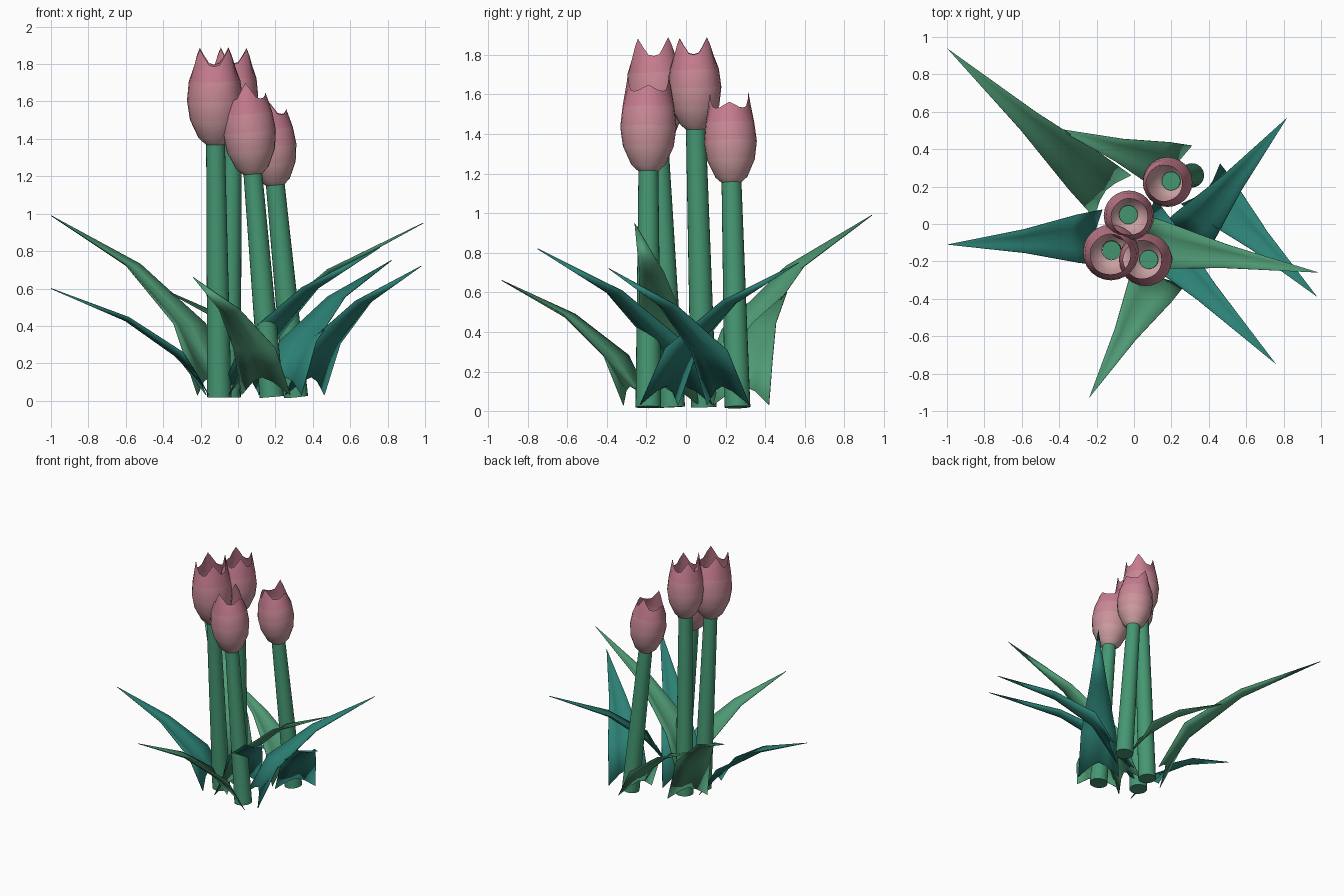
import bpy, bmesh
from math import cos, sin, pi
from mathutils import Vector

if "Cube" in bpy.data.objects:
    bpy.data.objects.remove(bpy.data.objects["Cube"])


def material(name, rgb):
    m = bpy.data.materials.new(name)
    m.diffuse_color = (*rgb, 1)
    m.use_nodes = True
    m.node_tree.nodes["Principled BSDF"].inputs["Base Color"].default_value = m.diffuse_color
    return m


STEM = material("stem_green", (0.06, 0.31, 0.17))
LIGHT = material("leaf_green", (0.08, 0.33, 0.18))
TEAL = material("leaf_teal", (0.025, 0.22, 0.18))
PALE, PINK = Vector((0.62, 0.38, 0.38)), Vector((0.56, 0.16, 0.25))
PETALS = [material(f"petal_{i}", PALE.lerp(PINK, i / 5)) for i in range(6)]


def loft(name, rings, mats, closed=True, cap=False, sharp=0.9):
    """Skin a list of point rings; one material per band."""
    bm = bmesh.new()
    rows = [[bm.verts.new(p) for p in ring] for ring in rings]
    n = len(rows[0])
    for i, (a, b) in enumerate(zip(rows, rows[1:])):
        for j in range(n if closed else n - 1):
            k = (j + 1) % n
            f = bm.faces.new((a[j], a[k], b[k], b[j]))
            f.material_index = min(i, len(mats) - 1)
    if cap:
        bm.faces.new(rows[-1])
        bm.faces.new(rows[0][::-1])
    bmesh.ops.remove_doubles(bm, verts=bm.verts, dist=0.0005)
    me = bpy.data.meshes.new(name)
    bm.to_mesh(me)
    bm.free()
    for m in mats:
        me.materials.append(m)
    ob = bpy.data.objects.new(name, me)
    bpy.context.collection.objects.link(ob)
    bpy.context.view_layer.objects.active = ob
    ob.select_set(True)
    bpy.ops.object.shade_smooth_by_angle(angle=sharp)
    ob.select_set(False)
    return ob


def tulip(i, base, top, size, low, turn):
    """Stem plus cup; the rim has two tall points and two of height `low`."""
    base, top = Vector(base), Vector(top)
    axis = (top - base).normalized()
    q = Vector((0, 0, 1)).rotation_difference(axis)

    def ring(c, r, lift=lambda j: 0, n=24):
        angles = [2 * pi * j / n + turn for j in range(n)]
        return [c + q @ Vector((r * cos(a), r * sin(a), lift(j))) for j, a in enumerate(angles)]

    def point(j):
        d = min(j % 6, 6 - j % 6)
        tall = 0.09 if round(j / 6) % 2 == 0 else low
        return size * tall * max(0, 1 - d / 2.2)

    loft(f"stem_{i}", [ring(base, 0.065), ring(top + axis * 0.02, 0.05)], [STEM], cap=True)
    prof = [(0, 0.05), (0.035, 0.088), (0.13, 0.131), (0.23, 0.145), (0.33, 0.134)]
    rings = [ring(top + axis * h * size, r * size) for h, r in prof]
    rings.append(ring(top + axis * 0.41 * size, 0.105 * size, point))
    loft(f"flower_{i}", rings, PETALS)


def leaf(name, stem, tip, mat, width=0.3):
    """Folded blade that wraps the foot of its stem and arches out to a tip."""
    base, tip = Vector(stem), Vector(tip)
    out = tip - base
    out.z = 0
    d = out.normalized()
    side = Vector((-d.y, d.x, 0))
    # stations: outward fraction, height fraction, width factor, fold depth
    stations = [(0.07, 0.0, 1.0, 0.05), (0.22, 0.40, 0.86, 0.06),
                (0.54, 0.73, 0.42, 0.035), (1, 1, 0, 0)]
    rings = []
    for k, (f, h, w, fold) in enumerate(stations):
        c = base + out * f
        c.z = 0.03 + (tip.z - 0.03) * h
        keel = d * fold * (1 - f) - Vector((0, 0, fold * f))
        if k == 0:
            keel.z += 0.1  # notch in the foot of the leaf
        s = side * w * width / 2
        rings.append([c - s, c - s * 0.4 + keel * 0.75, c + keel,
                      c + s * 0.4 + keel * 0.75, c + s])
    ob = loft(name, rings, [mat], closed=False, sharp=1.2)
    thick = ob.modifiers.new("thickness", 'SOLIDIFY')
    thick.thickness = 0.004
    thick.offset = 0


# each plant: stem base, stem top, cup size, low point, turn, light leaf tip, teal leaf tip
PLANTS = [
    ((-0.05, 0.09, 0.02), (-0.03, 0.05, 1.42), 0.93, 0.09, pi / 4,
     (-1.0, 0.94, 0.99), (0.76, -0.75, 0.82)),
    ((-0.10, -0.07, 0.02), (-0.12, -0.14, 1.37), 1.03, 0.09, pi / 4,
     (0.99, -0.26, 0.95), (-1.0, -0.11, 0.60)),
    ((0.18, -0.19, 0.02), (0.08, -0.19, 1.21), 0.98, 0.03, pi / 2,
     (-0.24, -0.93, 0.66), (0.82, 0.57, 0.75)),
    ((0.31, 0.26, 0.02), (0.20, 0.23, 1.15), 0.92, 0.03, pi / 2,
     (-0.41, 0.51, 0.60), (0.98, -0.39, 0.72)),
]
for i, (base, top, size, low, turn, light, teal) in enumerate(PLANTS, 1):
    tulip(i, base, top, size, low, turn)
    leaf(f"light_leaf_{i}", base, light, LIGHT)
    leaf(f"teal_leaf_{i}", base, teal, TEAL)
